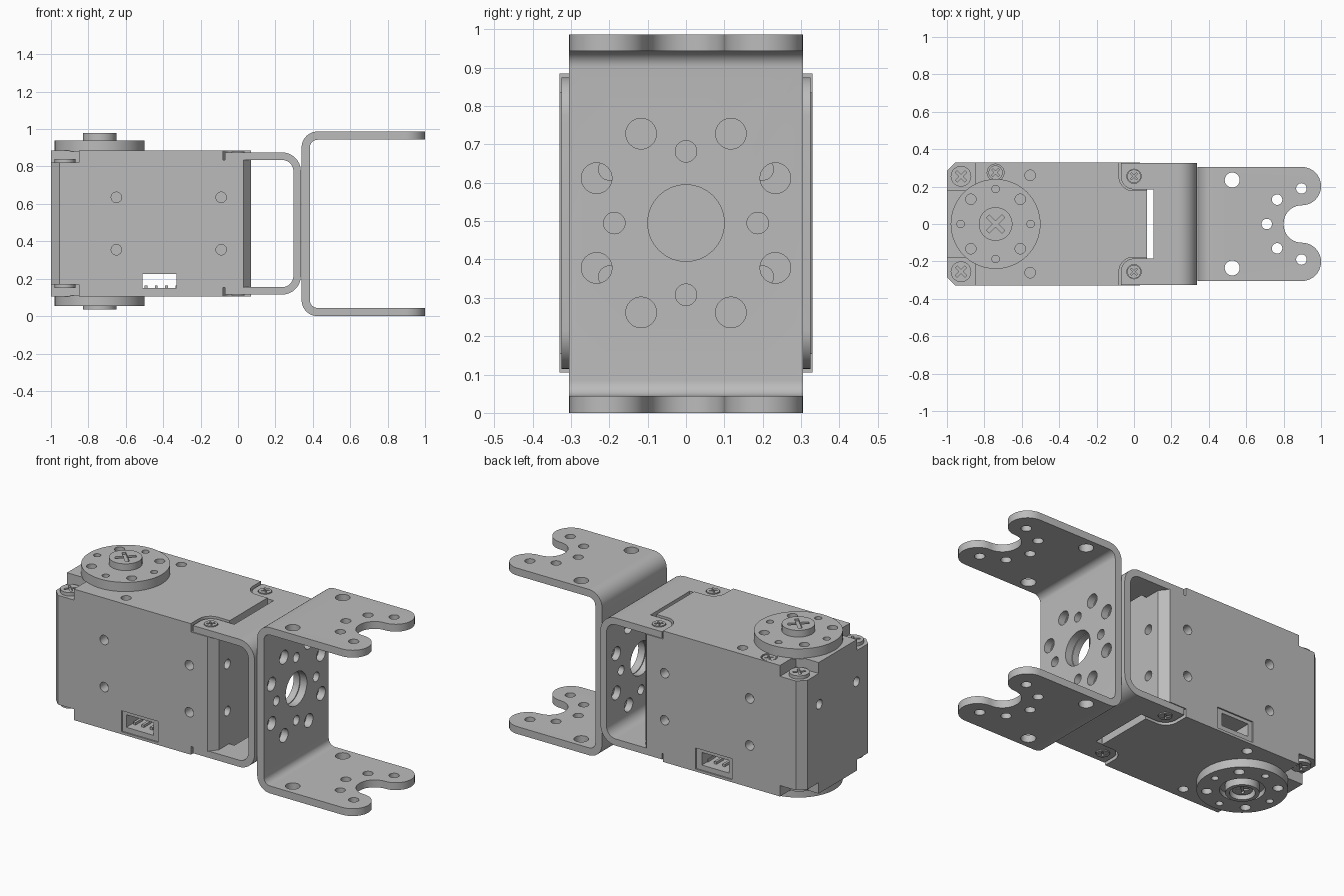
import bpy, bmesh
from math import cos, sin, pi, radians
from mathutils import Matrix, Vector

if "Cube" in bpy.data.objects:
    bpy.data.objects.remove(bpy.data.objects["Cube"], do_unlink=True)

grey = bpy.data.materials.new("grey metal")
grey.use_nodes = True
grey.diffuse_color = (0.5, 0.5, 0.5, 1)
grey.node_tree.nodes["Principled BSDF"].inputs["Base Color"].default_value = (0.5, 0.5, 0.5, 1)

MID = 0.495          # height of the mirror plane
HORN_X = -0.74
SIDES = (-1, 1)


# ---- helpers -------------------------------------------------------------
def rounded(corners, steps=10):
    """Closed 2D outline from (x, y, radius) corners."""
    out = []
    for i, (x, y, r) in enumerate(corners):
        p = Vector((x, y))
        a = (Vector(corners[i - 1][:2]) - p).normalized()
        b = (Vector(corners[(i + 1) % len(corners)][:2]) - p).normalized()
        if r == 0:
            new = [p]
        else:                                   # square corners only
            centre = p + (a + b) * r
            new = [centre - b * r * cos(t) - a * r * sin(t)
                   for t in (pi / 2 * k / steps for k in range(steps + 1))]
        out += [q for q in new if not out or (q - out[-1]).length > 1e-4]
    return out


def prism(bm, outline, lo, hi, axis="Z"):
    """Extrude a 2D outline: (x,y) along Z, (y,z) along X or (x,z) along Y."""
    place = {"Z": lambda u, v, w: (u, v, w),
             "X": lambda u, v, w: (w, u, v),
             "Y": lambda u, v, w: (u, w, v)}[axis]
    ends = [[bm.verts.new(place(u, v, w)) for u, v in outline] for w in (lo, hi)]
    faces = [bm.faces.new(e) for e in ends]
    n = len(outline)
    for i in range(n):
        j = (i + 1) % n
        faces.append(bm.faces.new((ends[0][i], ends[0][j], ends[1][j], ends[1][i])))
    bmesh.ops.recalc_face_normals(bm, faces=faces)


def circle(u, v, r, n=32):
    return [(u + r * cos(2 * pi * k / n), v + r * sin(2 * pi * k / n)) for k in range(n)]


def box(u0, u1, v0, v1):
    return [(u0, v0), (u1, v0), (u1, v1), (u0, v1)]


def cross(u, v, r, w):
    arm = [(r, -w), (r, w), (w, w)]
    pts = []
    for k in range(4):
        turn = Matrix.Rotation(k * pi / 2 + pi / 4, 2)
        pts += [turn @ Vector(p) + Vector((u, v)) for p in arm]
    return pts


def make(name, *solids):
    bm = bmesh.new()
    for s in solids:
        prism(bm, *s)
    mesh = bpy.data.meshes.new(name)
    bm.to_mesh(mesh)
    bm.free()
    mesh.materials.append(grey)
    ob = bpy.data.objects.new(name, mesh)
    bpy.context.collection.objects.link(ob)
    return ob


def boolean(ob, solids, mode="DIFFERENCE"):
    tool = make("cutter", *solids)
    tool.hide_render = True
    mod = ob.modifiers.new("cut", "BOOLEAN")
    mod.operation, mod.object, mod.solver = mode, tool, "EXACT"
    graph = bpy.context.evaluated_depsgraph_get()
    mesh = bpy.data.meshes.new_from_object(ob.evaluated_get(graph))
    ob.modifiers.clear()
    ob.data = mesh
    bpy.data.objects.remove(tool, do_unlink=True)


def finish(ob):
    ob.data.shade_smooth()
    ob.data.set_sharp_from_angle(angle=radians(30))


def flip(z):
    return 2 * MID - z


def both(outline, lo, hi):
    """The same solid at the top and mirrored to the bottom."""
    return [(outline, lo, hi), (outline, flip(hi), flip(lo))]


# ---- servo case ------------------------------------------------------------
half = [(-1, 0.285), (-0.955, 0.33), (0.03, 0.33), (0.07, 0.28)]
case = make("servo_case", (half + [(x, -y) for x, y in reversed(half)], 0.105, 0.885))
pockets, holes = [], []
for s in SIDES:
    # screw corners and bracket seats
    pockets += both(box(-1.1, -0.85, s * 0.18, s * 0.5), 0.82, 1)
    seat = rounded([(0.2, s * 0.5, 0), (-0.08, s * 0.5, 0),
                    (-0.08, s * 0.178, 0.075), (0.2, s * 0.178, 0)])
    pockets += both(seat, 0.836, 1)
    # screw holes in the sides, ends and covers
    for z in (0.355, 0.635):
        holes += [(circle(x, z, 0.028), s * 0.27, s * 0.4, "Y") for x in (-0.65, -0.09)]
        holes.append((circle(s * 0.2, z, 0.028), 0.02, 0.2, "X"))
    holes.append((circle(s * 0.175, 0.635, 0.028), -1.1, -0.95, "X"))
    holes += both(circle(-0.555, s * 0.26, 0.028), 0.84, 1)
    # connector frame
    pockets.append((box(-0.535, -0.295, 0.12, 0.245), s * 0.322, s * 0.4, "Y"))
boolean(case, pockets)
boolean(case, holes)
boolean(case, [(box(-0.51, -0.33, 0.15, 0.225), -0.5, 0.5, "Y")])
boolean(case, [(circle(HORN_X, 0.275, 0.045), 0.865, 1)])
finish(case)

# connector pins
pins = make("connector_pins", *[(box(-0.5 + 0.055 * k, -0.485 + 0.055 * k, s * 0.2, s * 0.27),
                                 0.145, 0.165) for k in range(4) for s in SIDES])
finish(pins)


# ---- screws ----------------------------------------------------------------
def screw(name, x, y, z0, z1, r):
    """Cross-head screw whose visible face is at z1."""
    ob = make(name, (circle(x, y, r), z0, z1))
    d = 1 if z1 > z0 else -1
    boolean(ob, [(cross(x, y, r * 0.65, r * 0.12), z1 - d * 0.012, z1 + d * 0.1)])
    finish(ob)


for s, side in ((-1, "right"), (1, "left")):
    for top in (True, False):
        level = "top" if top else "bottom"
        for part, x, z0, z1, r in (("corner_screw", -0.925, 0.81, 0.84, 0.055),
                                   ("bracket_screw", 0.0, 0.85, 0.88, 0.036)):
            if not top:
                z0, z1 = flip(z0), flip(z1)
            screw(f"{part}_{level}_{side}", x, s * 0.255, z0, z1, r)
screw("cover_screw", HORN_X, 0.275, 0.855, 0.882, 0.038)


# ---- turning discs -----------------------------------------------------------
def disc_holes(z0, z1):
    for k in range(8):
        a = k * pi / 4
        yield (circle(HORN_X + 0.187 * cos(a), 0.187 * sin(a), 0.028 if k % 2 else 0.02, 20), z0, z1)


top_disc = make("top_disc", (circle(HORN_X, 0, 0.24, 64), 0.88, 0.94))
boolean(top_disc, list(disc_holes(0.89, 1)))
finish(top_disc)
screw("top_disc_screw", HORN_X, 0, 0.93, 0.98, 0.09)

bottom_disc = make("bottom_disc", (circle(HORN_X, 0, 0.24, 64), 0.055, 0.11))
boolean(bottom_disc, list(disc_holes(0, 0.1)) + [(circle(HORN_X, 0, 0.12), 0, 0.085)])
finish(bottom_disc)
hub = make("bottom_hub", (circle(HORN_X, 0, 0.09), 0.035, 0.1))
boolean(hub, [(circle(HORN_X, 0, 0.068), 0, 0.08)])
finish(hub)
screw("bottom_hub_screw", HORN_X, 0, 0.09, 0.055, 0.055)


# ---- U brackets ----------------------------------------------------------------
def bracket(name, sign, web, end, z0, z1, t, r, outline, arm_holes):
    """Bent strip with its web's outer face at x = web, trimmed to a plan outline."""
    w = web - sign * t
    profile = rounded([(end, z0, 0), (web, z0, r), (web, z1, r), (end, z1, 0),
                       (end, z1 - t, 0), (w, z1 - t, r - t), (w, z0 + t, r - t), (end, z0 + t, 0)])
    ob = make(name, (profile, -0.4, 0.4, "Y"))
    boolean(ob, [(outline, -0.5, 1.5)], "INTERSECT")
    # web hole pattern
    a, b = sorted((web + sign * 0.02, w - sign * 0.02))
    spots = [(0, 0, 0.1)]
    for s in SIDES:
        spots += [(0, s * 0.187, 0.028), (s * 0.187, 0, 0.028)]
        for q in SIDES:
            spots += [(s * 0.117, q * 0.233, 0.04), (s * 0.233, q * 0.117, 0.04)]
    boolean(ob, [(circle(y, MID + z, rad), a, b, "X") for y, z, rad in spots])
    boolean(ob, [(circle(*h), -0.5, 1.5) for h in arm_holes])
    finish(ob)


tabs = [(0.4, 0.325, 0), (-0.07, 0.325, 0), (-0.07, 0.185, 0.07), (0.105, 0.185, 0)]
bracket("inner_bracket", 1, 0.336, -0.2, 0.115, 0.875, 0.04, 0.1,
        rounded(tabs + [(x, -y, r) for x, y, r in reversed(tabs)]),
        [(0, s * 0.255, 0.038) for s in SIDES])

fork = [(0.3, 0.305, 0), (1, 0.305, 0.1025), (1, 0.1, 0.1025), (0.8, 0.1, 0.0975)]
bracket("outer_bracket", -1, 0.34, 1.1, 0, 0.987, 0.044, 0.085,
        rounded(fork + [(x, -y, r) for x, y, r in reversed(fork)]),
        [(0.71, 0, 0.028)] + [(x, s * y, r) for s in SIDES for x, y, r in
                              ((0.525, 0.235, 0.04), (0.765, 0.13, 0.028), (0.895, 0.19, 0.028))])
